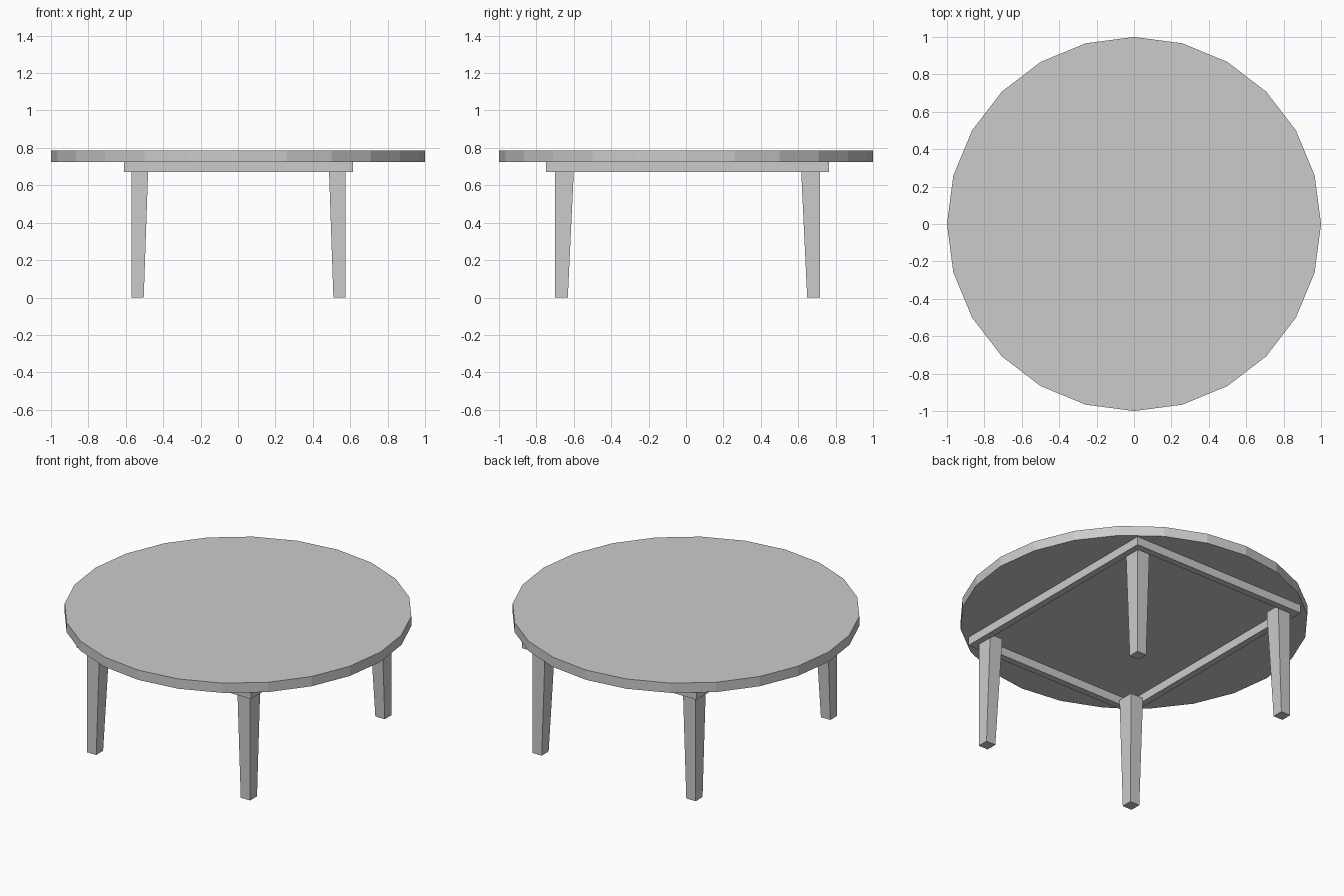
import bpy, bmesh

if "Cube" in bpy.data.objects:
    bpy.data.objects.remove(bpy.data.objects["Cube"])

CX, CY = 0.003, 0.008        # base sits very slightly off the top's centre
Z_TOP, Z_UNDER, Z_RAIL, Z_LEG = 0.787, 0.725, 0.672, 0.695


def prism(name, low, high, z0, z1):
    """Four-sided solid between two rectangles (x0, x1, y0, y1)."""
    bm = bmesh.new()
    rings = []
    for (x0, x1, y0, y1), z in ((low, z0), (high, z1)):
        rings.append([bm.verts.new((x, y, z))
                      for x, y in ((x0, y0), (x1, y0), (x1, y1), (x0, y1))])
    a, b = rings
    bm.faces.new(a[::-1])
    bm.faces.new(b)
    for i in range(4):
        j = (i + 1) % 4
        bm.faces.new((a[i], a[j], b[j], b[i]))
    bmesh.ops.recalc_face_normals(bm, faces=bm.faces)
    mesh = bpy.data.meshes.new(name)
    bm.to_mesh(mesh)
    bm.free()
    ob = bpy.data.objects.new(name, mesh)
    bpy.context.collection.objects.link(ob)
    return ob


def span(centre, sign, outer, width):
    """Ordered range running inwards from an outer edge on one side."""
    return sorted((centre + sign * outer, centre + sign * (outer - width)))


# Round 24-sided top
bpy.ops.mesh.primitive_cylinder_add(vertices=24, radius=1, depth=Z_TOP - Z_UNDER,
                                    location=(0, 0, (Z_TOP + Z_UNDER) / 2))
bpy.context.object.name = "table_top"

# Apron rails: long side rails, with front and back rails between them
HX, HY, T = 0.612, 0.757, 0.042
for s, side, end in ((-1, "left", "front"), (1, "right", "back")):
    r = (*span(CX, s, HX, T), CY - HY, CY + HY)
    prism(side + "_rail", r, r, Z_RAIL, Z_UNDER)
    r = (CX - HX + T, CX + HX - T, *span(CY, s, HY, T))
    prism(end + "_rail", r, r, Z_RAIL, Z_UNDER)

# Legs: outer faces upright, inner faces tapering towards the foot
for sx, side in ((-1, "left"), (1, "right")):
    for sy, end in ((-1, "front"), (1, "back")):
        foot = (*span(CX, sx, 0.573, 0.066), *span(CY, sy, 0.709, 0.069))
        head = (*span(CX, sx, 0.573, 0.090), *span(CY, sy, 0.709, 0.102))
        prism(f"{end}_{side}_leg", foot, head, 0, Z_LEG)
